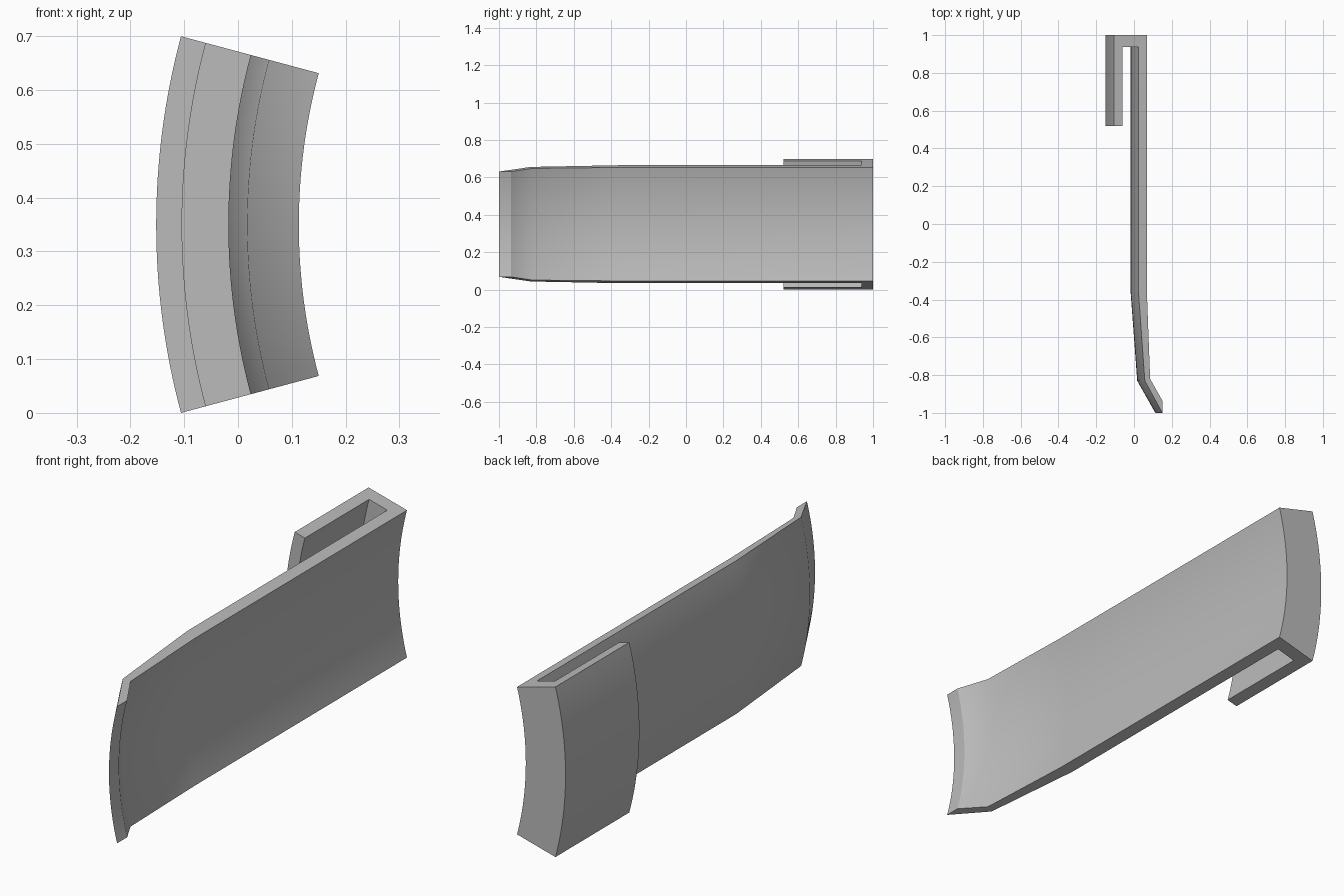
import bpy
import bmesh
import math

cube = bpy.data.objects.get("Cube")
if cube:
    bpy.data.objects.remove(cube, do_unlink=True)

# Sweep axis runs along y; the clip is a slice of a large ring
AXIS_X = 1.2
HALF_ANGLE = math.radians(15)
OUTER_RADIUS = 1.352
AXIS_Z = OUTER_RADIUS * math.sin(HALF_ANGLE)
STEPS = 32

# Closed cross-section as (radius, y): hooked back, long blade, bent tip
profile = [
    (1.352, 1.0), (1.352, 0.52), (1.304, 0.52), (1.304, 0.937),
    (1.218, 0.937), (1.218, -0.36), (1.183, -0.83), (1.087, -1.0),
    (1.087, -0.935), (1.154, -0.82), (1.171, -0.38), (1.171, 1.0),
]

# Grey plastic
grey = bpy.data.materials.new("grey_plastic")
grey.use_nodes = True
colour = (0.5, 0.5, 0.5, 1)
grey.diffuse_color = colour
grey.node_tree.nodes["Principled BSDF"].inputs["Base Color"].default_value = colour

# Curved clip: sweep the cross-section along the arc and cap both ends
bm = bmesh.new()
rings = []
for i in range(STEPS + 1):
    a = HALF_ANGLE * (2 * i / STEPS - 1)
    rings.append([bm.verts.new((AXIS_X - r * math.cos(a), y, AXIS_Z + r * math.sin(a)))
                  for r, y in profile])
count = len(profile)
for low, high in zip(rings, rings[1:]):
    for k in range(count):
        n = (k + 1) % count
        bm.faces.new((low[k], low[n], high[n], high[k]))
bm.faces.new(rings[0])
bm.faces.new(rings[-1])
bmesh.ops.recalc_face_normals(bm, faces=bm.faces)

mesh = bpy.data.meshes.new("curved_clip")
bm.to_mesh(mesh)
bm.free()
mesh.materials.append(grey)
clip = bpy.data.objects.new("curved_clip", mesh)
bpy.context.collection.objects.link(clip)

# Smooth the arc, keep the rims sharp
bpy.ops.object.select_all(action="DESELECT")
clip.select_set(True)
bpy.context.view_layer.objects.active = clip
bpy.ops.object.shade_smooth_by_angle(angle=math.radians(30))
